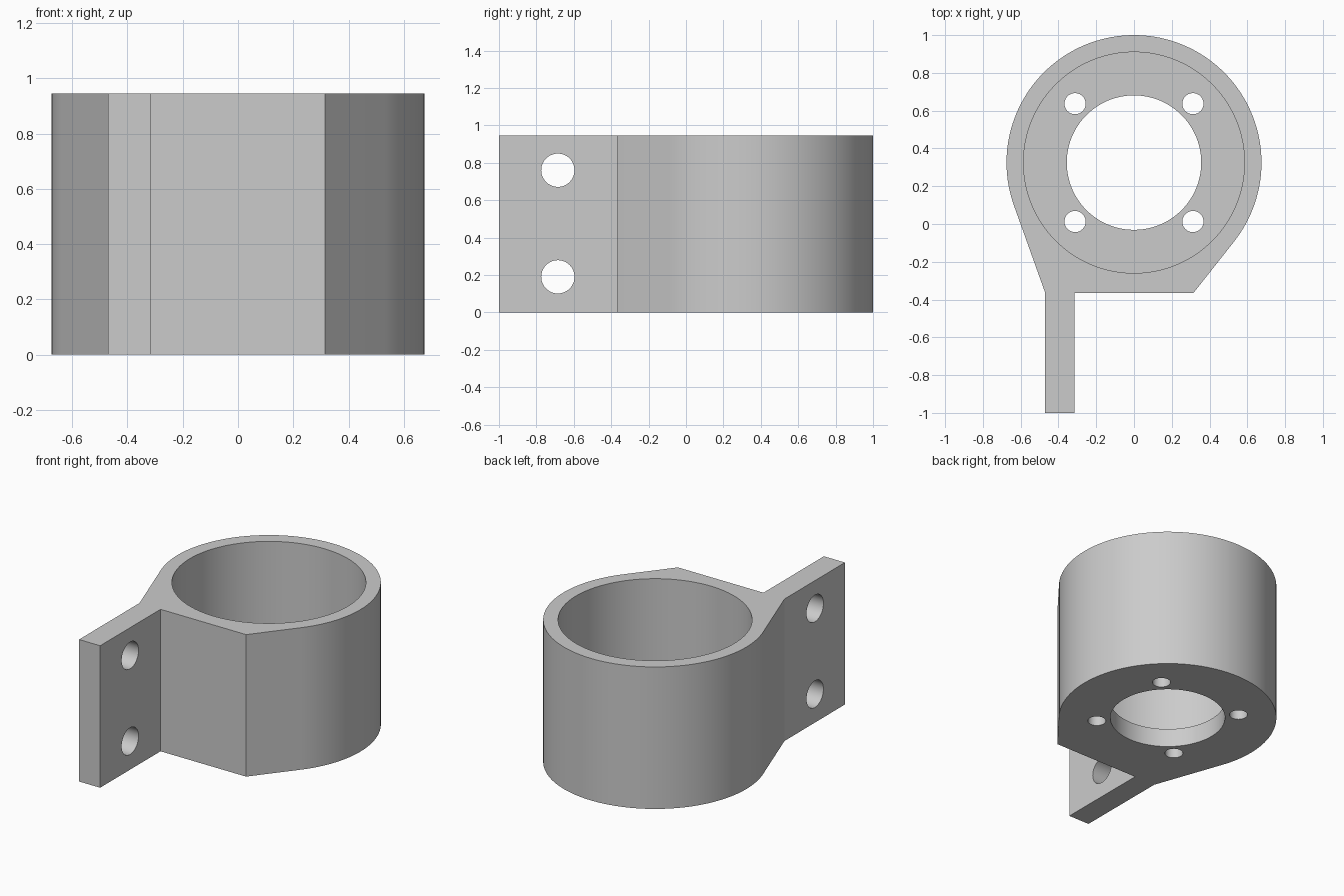
import bpy, bmesh, math
from mathutils import Vector, Matrix

if "Cube" in bpy.data.objects:
    bpy.data.objects.remove(bpy.data.objects["Cube"])

CENTRE = Vector((0, 0.325))
RADIUS, BORE, OPENING = 0.675, 0.585, 0.356
HEIGHT, FLOOR = 0.945, 0.125
PLATE_LEFT, PLATE_RIGHT, FLAT_Y = -0.47, -0.315, -0.365

grey = bpy.data.materials.new("plain_grey")
grey.use_nodes = True
grey.diffuse_color = (0.6, 0.6, 0.6, 1)
grey.node_tree.nodes["Principled BSDF"].inputs["Base Color"].default_value = (0.6, 0.6, 0.6, 1)


def tangent_angle(point, side):
    """Angle on the housing circle where a line from point touches it."""
    d = Vector(point) - CENTRE
    return math.atan2(d.y, d.x) + side * math.acos(RADIUS / d.length)


def add_object(name, bm):
    mesh = bpy.data.meshes.new(name)
    bm.to_mesh(mesh)
    bm.free()
    obj = bpy.data.objects.new(name, mesh)
    bpy.context.collection.objects.link(obj)
    return obj


def cut_cylinder(target, radius, depth, location, axis="Z", segments=48):
    """Bore a round hole centred at location."""
    bm = bmesh.new()
    turn = Matrix.Rotation(math.pi / 2, 4, "Y") if axis == "X" else Matrix()
    bmesh.ops.create_cone(bm, cap_ends=True, segments=segments, radius1=radius,
                          radius2=radius, depth=depth,
                          matrix=Matrix.Translation(location) @ turn)
    cutter = add_object("hole_cutter", bm)
    cutter.hide_render = True
    mod = target.modifiers.new("hole", "BOOLEAN")
    mod.operation, mod.solver, mod.object = "DIFFERENCE", "EXACT", cutter
    bpy.context.view_layer.objects.active = target
    bpy.ops.object.modifier_apply(modifier=mod.name)
    bpy.data.objects.remove(cutter)


# Outline: arc of the housing, two tangent flanks and the mounting plate
left_corner, right_corner = (PLATE_LEFT, FLAT_Y), (-PLATE_RIGHT, FLAT_Y)
start = tangent_angle(right_corner, 1)
end = tangent_angle(left_corner, -1) % math.tau
STEPS = 96
outline = []
for i in range(STEPS + 1):
    a = start + (end - start) * i / STEPS
    outline.append((CENTRE.x + RADIUS * math.cos(a), CENTRE.y + RADIUS * math.sin(a)))
outline += [left_corner, (PLATE_LEFT, -1), (PLATE_RIGHT, -1),
            (PLATE_RIGHT, FLAT_Y), right_corner]

# Solid bracket body
bm = bmesh.new()
base = bm.faces.new([bm.verts.new((x, y, 0)) for x, y in outline])
top = bmesh.ops.extrude_face_region(bm, geom=[base])["geom"]
bmesh.ops.translate(bm, vec=(0, 0, HEIGHT),
                    verts=[v for v in top if isinstance(v, bmesh.types.BMVert)])
bmesh.ops.recalc_face_normals(bm, faces=bm.faces)
bracket = add_object("motor_bracket", bm)
bracket.data.materials.append(grey)

# Deep pocket and floor opening
cut_cylinder(bracket, BORE, 2, (0, CENTRE.y, FLOOR + 1), segments=128)
cut_cylinder(bracket, OPENING, 1, (0, CENTRE.y, 0), segments=96)

# Four screw holes in the floor
for sx in (-1, 1):
    for sy in (-1, 1):
        cut_cylinder(bracket, 0.056, 1, (sx * 0.312, CENTRE.y + sy * 0.312, 0))

# Two holes through the mounting plate
for z in (0.19, 0.76):
    cut_cylinder(bracket, 0.089, 0.4, ((PLATE_LEFT + PLATE_RIGHT) / 2, -0.685, z), "X")

# Smooth curved walls, crisp edges
for obj in bpy.context.selected_objects:
    obj.select_set(False)
bracket.select_set(True)
bpy.context.view_layer.objects.active = bracket
bpy.ops.object.shade_smooth_by_angle(angle=math.radians(15))
